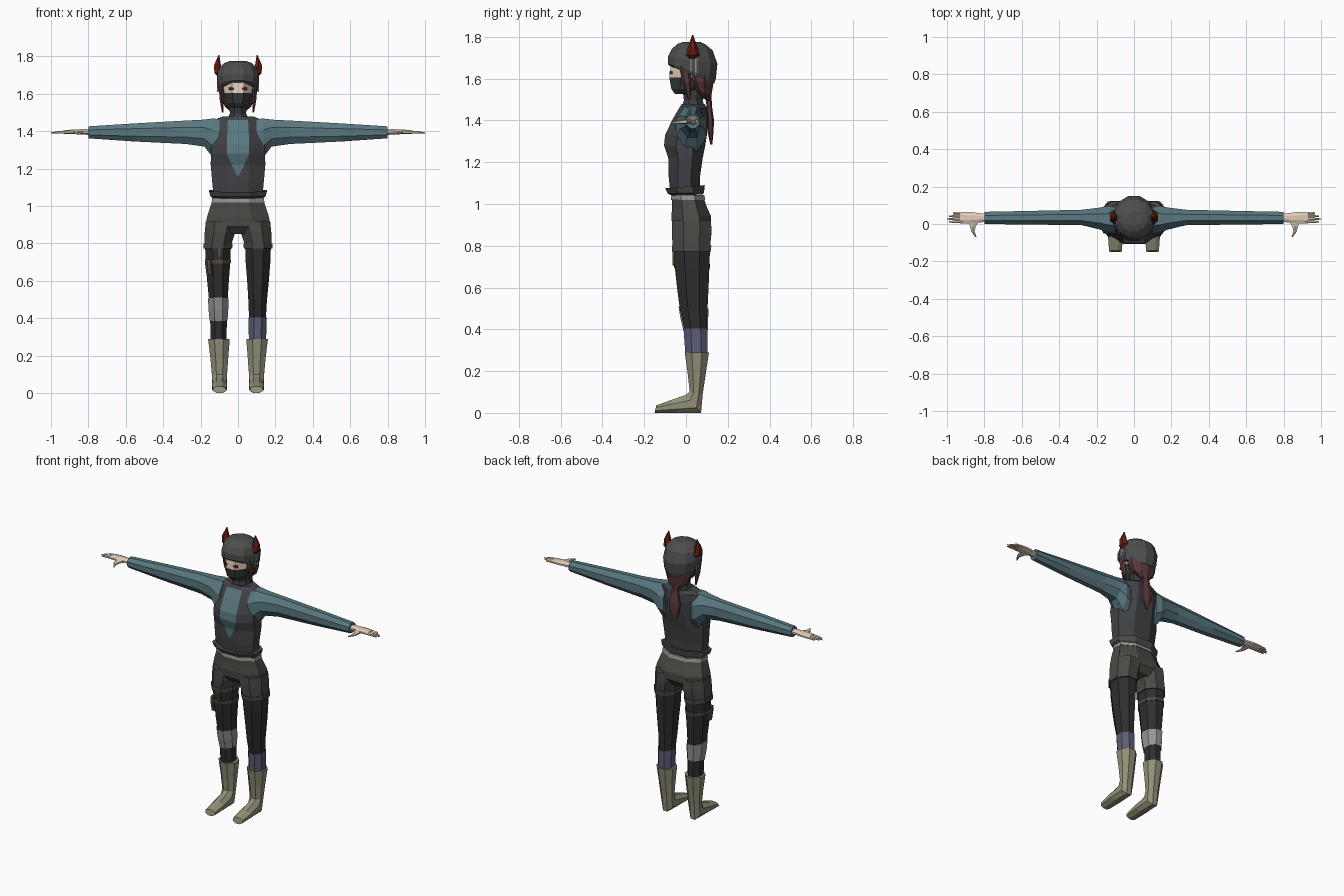
import bpy, bmesh
from math import cos, sin, pi
from mathutils import Vector as V


def mat(name, r, g, b):
    m = bpy.data.materials.new(name)
    m.diffuse_color = (r, g, b, 1)
    return m


TEAL = mat("teal cloth", .10, .19, .215)
VEST = mat("vest grey", .055, .056, .063)
SHORTS = mat("shorts grey", .07, .068, .06)
LEG = mat("legging dark", .028, .028, .03)
HOOD = mat("helmet grey", .075, .075, .075)
MASK = mat("mask dark", .04, .042, .045)
SKIN = mat("skin", .75, .61, .48)
HAIR = mat("hair", .10, .04, .04)
HORN = mat("horn red", .13, .012, .006)
BOOT = mat("boot leather", .29, .28, .19)
PURPLE = mat("purple wrap", .11, .11, .19)
PALE = mat("pale grey", .3, .3, .3)
BROWN = mat("brown strap", .09, .07, .05)
EYE = mat("eye", .12, .01, .015)


# A ring is (centre, half axis, half axis)
def rz(x, hw, fy, fz, by, bz):
    """ring across x, from a front point to a back point"""
    f, b = V((x, fy, fz)), V((x, by, bz))
    return (f + b) / 2, V((hw, 0, 0)), (b - f) / 2


def flat(x, hw, z, y0, y1):
    return rz(x, hw, y0, z, y1, z)


def rx(x, y0, y1, z0, z1):
    """ring around the x axis"""
    return V((x, (y0 + y1) / 2, (z0 + z1) / 2)), V((0, (y1 - y0) / 2, 0)), V((0, 0, (z1 - z0) / 2))


def ry(x, y, z, hx, hz):
    """ring around the y axis"""
    return V((x, y, z)), V((hx, 0, 0)), V((0, 0, hz))


def finish(name, bm, mats, mirror):
    bmesh.ops.recalc_face_normals(bm, faces=bm.faces)
    me = bpy.data.meshes.new(name)
    bm.to_mesh(me)
    bm.free()
    for m in mats:
        me.materials.append(m)
    ob = bpy.data.objects.new(name, me)
    bpy.context.collection.objects.link(ob)
    if mirror:
        ob.modifiers.new("mirror", 'MIRROR').use_clip = False
    return ob


def loft(name, rings, mats, n=8, mirror=False):
    mats = mats if isinstance(mats, list) else [mats]
    bm = bmesh.new()
    ang = [2 * pi * (i + .5) / n for i in range(n)]
    mc, ms = max(cos(a) for a in ang), max(sin(a) for a in ang)
    loops = [[bm.verts.new(c + u * cos(a) / mc + v * sin(a) / ms) for a in ang]
             for c, u, v in rings]
    for k in range(len(loops) - 1):
        for i in range(n):
            j = (i + 1) % n
            f = bm.faces.new((loops[k][i], loops[k][j], loops[k + 1][j], loops[k + 1][i]))
            f.material_index = min(k, len(mats) - 1)
    bm.faces.new(loops[0])
    bm.faces.new(loops[-1]).material_index = min(len(rings), len(mats)) - 1
    return finish(name, bm, mats, mirror)


def box(name, x, y, z, sx, sy, sz, m, mirror=False):
    bm = bmesh.new()
    bmesh.ops.create_cube(bm, size=1)
    for v in bm.verts:
        v.co = V((x + v.co.x * sx, y + v.co.y * sy, z + v.co.z * sz))
    return finish(name, bm, [m], mirror)


# Torso with vest
loft("vest", [flat(0, .13, 1.05, -.075, .065), flat(0, .138, 1.13, -.083, .067),
              flat(0, .146, 1.22, -.085, .08), flat(0, .145, 1.28, -.105, .092),
              flat(0, .142, 1.33, -.1, .1), flat(0, .138, 1.41, -.062, .105),
              flat(0, .13, 1.46, -.032, .1), flat(0, .085, 1.478, -.02, .09)], VEST)

# Chest panel lying on the flat front of the vest
bm = bmesh.new()
rows = [(.054, 1.46, -.032), (.057, 1.41, -.062), (.059, 1.33, -.1),
        (.06, 1.28, -.105), (.033, 1.22, -.085), (.004, 1.16, -.084)]
pts = [[bm.verts.new((s * w, y - .003, z)) for s in (-1, 1)] for w, z, y in rows]
for a, b in zip(pts, pts[1:]):
    bm.faces.new((a[0], b[0], b[1], a[1]))
finish("chest_panel", bm, [TEAL], False)

# Flared vest hem and belt
loft("vest_hem", [rz(0, .132, -.07, 1.04, .08, 1.045), rz(0, .148, -.088, 1.05, .086, 1.055),
                  rz(0, .155, -.1, 1.075, .09, 1.09), rz(0, .13, -.08, 1.075, .07, 1.085)], SHORTS)
loft("belt", [flat(0, .141, 1.02, -.072, .092), flat(0, .139, 1.042, -.07, .087)], PALE)

# Sleeves and hands
loft("sleeve", [rx(.1, -.05, .09, 1.24, 1.465), rx(.135, -.048, .098, 1.26, 1.468),
                rx(.18, -.03, .088, 1.318, 1.462), rx(.28, -.006, .076, 1.332, 1.457),
                rx(.55, -.003, .07, 1.345, 1.442), rx(.8, 0, .065, 1.362, 1.426)],
     TEAL, mirror=True)
loft("hand", [rx(.78, .012, .054, 1.38, 1.41), rx(.83, .008, .058, 1.382, 1.411),
              rx(.87, .002, .065, 1.384, 1.41), rx(.93, .004, .065, 1.386, 1.405)],
     SKIN, mirror=True)
for i, tip in enumerate((.988, 1.0, .99, .968)):
    y = .012 + i * .0148
    loft("finger", [rx(.915, y - .0075, y + .0075, 1.387, 1.404),
                    rx(.96, y - .007, y + .007, 1.387, 1.401),
                    rx(tip, y - .003, y + .003, 1.388, 1.394)], SKIN, 6, True)
loft("thumb", [ry(.852, .02, 1.395, .028, .012), ry(.862, -.012, 1.393, .016, .01),
               ry(.861, -.04, 1.39, .009, .008), ry(.845, -.07, 1.387, .004, .004)], SKIN, 6, True)

# Hips and short trousers
loft("shorts_hips", [flat(0, .135, 1.035, -.066, .082), flat(0, .152, .985, -.066, .1),
                     flat(0, .166, .94, -.07, .12), flat(0, .174, .89, -.066, .12),
                     flat(0, .13, .85, -.03, .09)], SHORTS)
loft("shorts_leg", [flat(.088, .084, .92, -.066, .12), flat(.096, .082, .86, -.068, .122),
                    flat(.107, .073, .8, -.064, .116)], SHORTS, mirror=True)
loft("shorts_cuff", [flat(.107, .077, .8, -.068, .121), flat(.108, .077, .772, -.066, .12)],
     SHORTS, mirror=True)

# Legs
loft("leg", [flat(.107, .069, .79, -.06, .115), flat(.107, .066, .7, -.054, .112),
             flat(.107, .058, .6, -.043, .108), flat(.105, .05, .5, -.03, .103),
             flat(.104, .045, .4, -.008, .1), flat(.104, .042, .27, .0, .1)], LEG, mirror=True)
loft("calf_wrap", [flat(.105, .049, .405, -.012, .104), flat(.104, .046, .28, -.003, .104)], PURPLE)
loft("knee_pad", [rz(-.106, .054, -.036, .51, .108, .5), flat(-.105, .053, .45, -.026, .106),
                  rz(-.104, .048, -.01, .385, .104, .395)], PALE)

# Thigh strap and pouch
loft("thigh_strap", [flat(-.107, .069, .712, -.058, .116), flat(-.107, .068, .694, -.057, .115)], BROWN)
box("strap_link", -.1, -.06, .74, .014, .008, .07, BROWN)
loft("pouch", [flat(-.158, .018, .715, -.045, .03), flat(-.155, .021, .69, -.05, .034),
               flat(-.15, .018, .63, -.045, .028)], BROWN)

# Boots
loft("boot", [rz(.102, .058, -.006, .29, .11, .29), rz(.1, .048, .008, .19, .095, .19),
              rz(.099, .04, .018, .1, .08, .09), rz(.099, .038, -.004, .085, .072, .0),
              rz(.099, .04, -.075, .06, -.04, .0), rz(.099, .034, -.142, .036, -.15, .0)],
     BOOT, mirror=True)

# Neck and head with face mask
loft("neck", [flat(0, .058, 1.46, -.022, .09), flat(0, .044, 1.495, -.01, .08),
              flat(0, .045, 1.58, -.02, .085)], MASK)
loft("head", [flat(0, .038, 1.525, -.052, .02), flat(0, .06, 1.55, -.07, .07),
              flat(0, .074, 1.605, -.08, .11), flat(0, .08, 1.645, -.075, .12),
              flat(0, .08, 1.69, -.07, .12)], [MASK, MASK, SKIN, SKIN])
box("eye", .034, -.072, 1.628, .026, .014, .013, EYE, True)

# Hair below the helmet, side locks and ponytail
loft("back_hair", [rz(0, .094, -.005, 1.66, .135, 1.62), rz(0, .09, .005, 1.6, .13, 1.57),
                   rz(0, .07, .035, 1.55, .122, 1.52), rz(0, .03, .07, 1.51, .115, 1.49)], HAIR, 10)
loft("side_lock", [flat(.088, .013, 1.66, -.035, .02), flat(.089, .011, 1.58, -.015, .025),
                   flat(.082, .004, 1.5, .01, .022)], HAIR, 6, True)
loft("ponytail", [flat(0, .016, 1.53, .09, .122), flat(0, .022, 1.47, .098, .124),
                  flat(0, .038, 1.4, .1, .134), flat(0, .032, 1.35, .102, .132),
                  flat(0, .006, 1.285, .116, .126)], HAIR, 6)

# Helmet
loft("helmet", [rz(0, .1, -.08, 1.662, .135, 1.575), rz(0, .107, -.087, 1.67, .143, 1.6),
                rz(0, .112, -.086, 1.705, .15, 1.67), rz(0, .1, -.068, 1.742, .128, 1.735),
                rz(0, .072, -.04, 1.766, .092, 1.764), flat(0, .042, 1.776, -.01, .068)], HOOD, 12)
for y in (.024, .046):
    box("horn_strap", .109, y, 1.66, .008, .007, .1, PALE, True)

# Horns
loft("horn", [flat(.094, .014, 1.69, .01, .052), flat(.102, .024, 1.712, -.004, .068),
              flat(.11, .019, 1.752, .01, .054), flat(.102, .002, 1.808, .029, .035)], HORN, 6, True)
